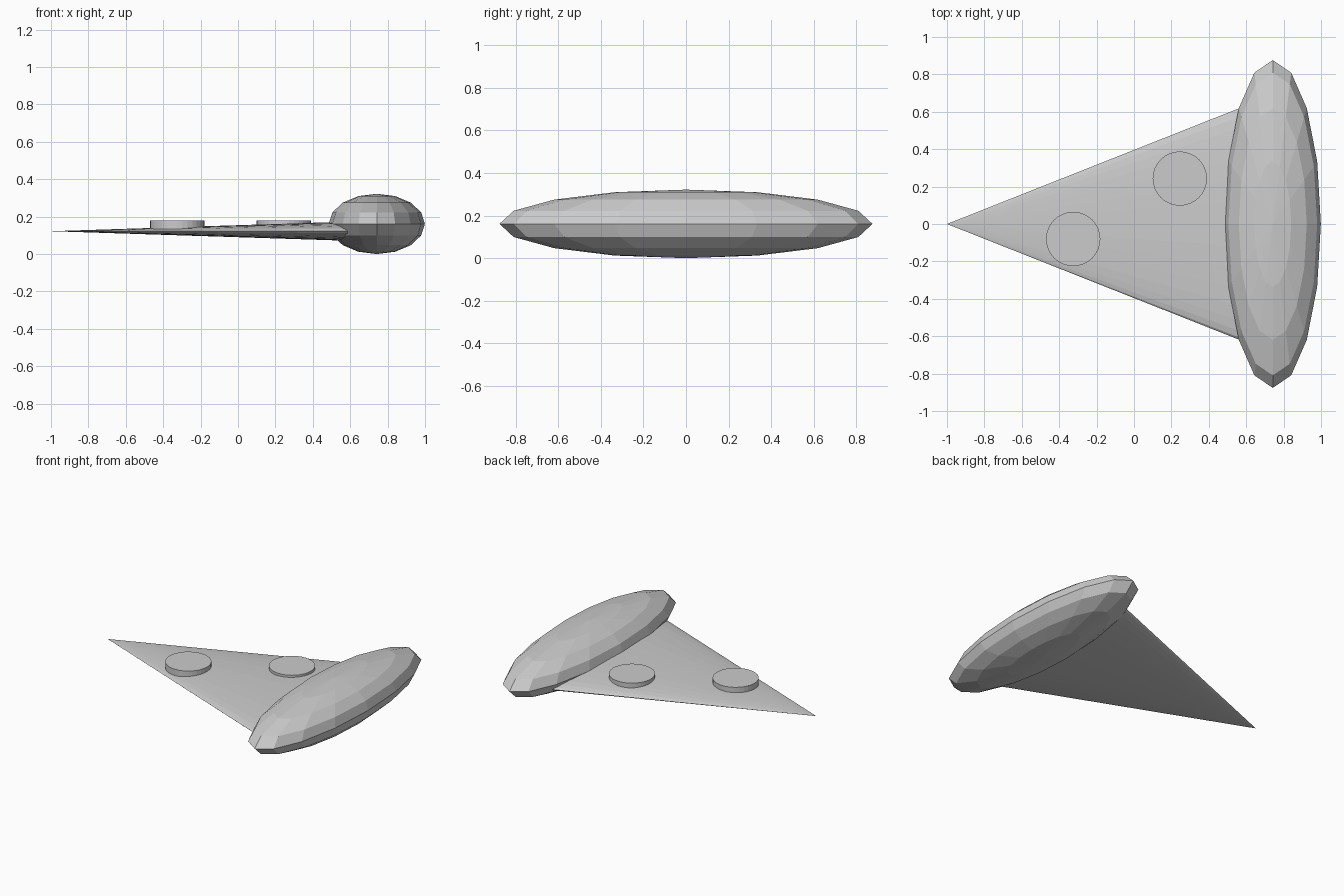
import bpy
import math

if "Cube" in bpy.data.objects:
    bpy.data.objects.remove(bpy.data.objects["Cube"])

CRUST_X, CRUST_Z = 0.742, 0.161
TIP_X, BASE_X = -1.0, 0.70
SLICE_Z = 0.122


def finish(name):
    """Name the new object and bake its transform."""
    ob = bpy.context.object
    ob.name = name
    bpy.ops.object.transform_apply(location=True, rotation=True, scale=True)
    return ob


# Crust: low-poly sphere stretched along y
bpy.ops.mesh.primitive_uv_sphere_add(segments=16, ring_count=8, radius=1,
                                     location=(CRUST_X, 0, CRUST_Z))
bpy.context.object.scale = (0.257, 0.876, 0.161)
finish("crust")

# Slice: flattened cone lying on its side, tip towards -x
length = BASE_X - TIP_X
bpy.ops.mesh.primitive_cone_add(vertices=32, radius1=1, radius2=0, depth=length,
                                location=((TIP_X + BASE_X) / 2, 0, SLICE_Z),
                                rotation=(0, -math.pi / 2, 0))
# local x becomes world z after the rotation
bpy.context.object.scale = (length * 0.0322, length * 0.396, 1)
finish("slice")

# Round topping discs resting on the slice
for i, (x, y) in enumerate([(-0.325, -0.08), (0.245, 0.243)], 1):
    bpy.ops.mesh.primitive_cylinder_add(vertices=32, radius=0.145, depth=0.044,
                                        location=(x, y, 0.156))
    finish(f"topping_{i}")
